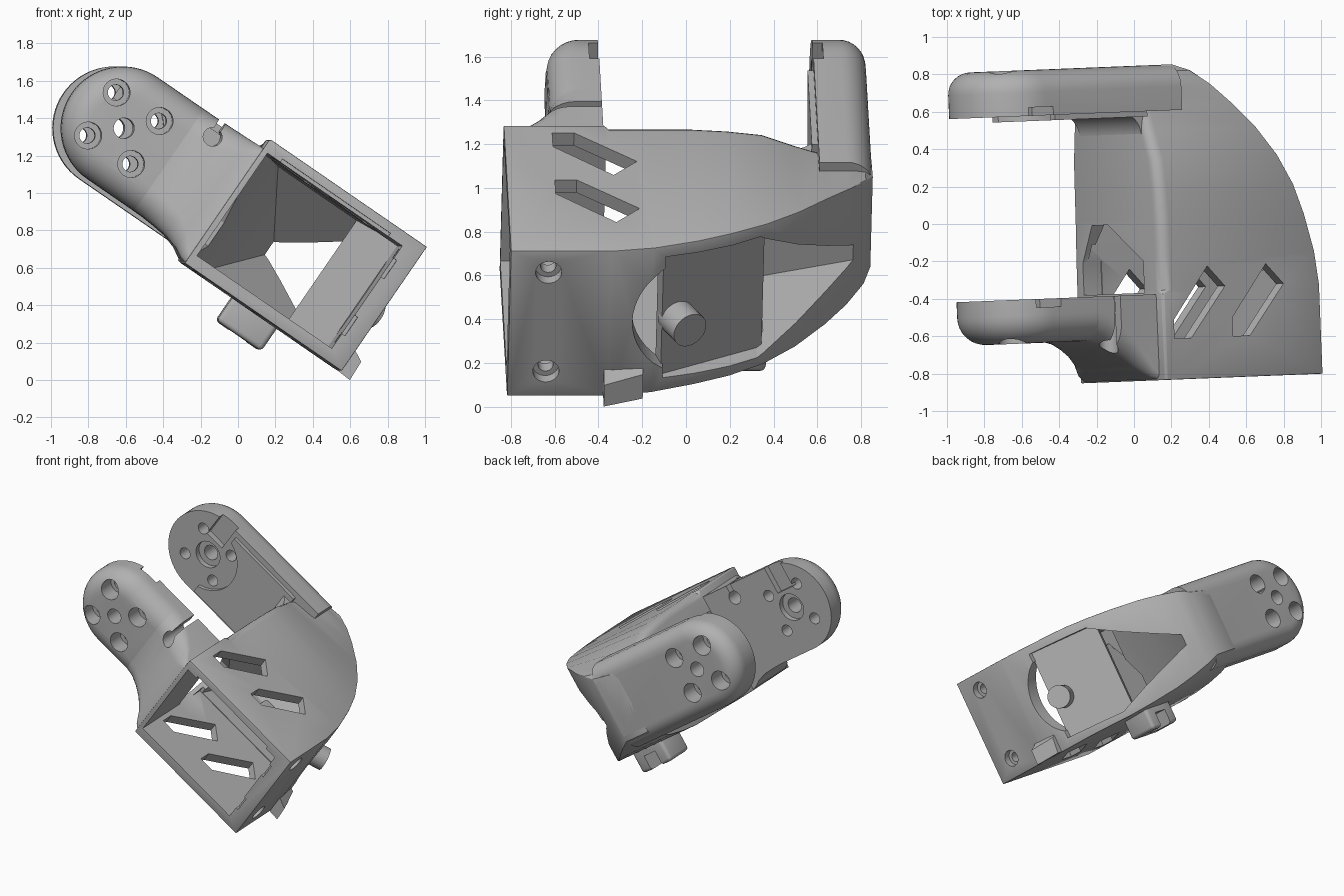
import bpy, bmesh, math
from mathutils import Matrix, Vector

cube = bpy.data.objects.get("Cube")
if cube:
    bpy.data.objects.remove(cube, do_unlink=True)

grey = bpy.data.materials.new("plain_grey")
grey.use_nodes = True
COLOR = (0.44, 0.44, 0.44, 1)
grey.diffuse_color = COLOR
grey.node_tree.nodes["Principled BSDF"].inputs["Base Color"].default_value = COLOR

# Parts are built upright as (length, depth, height) and tilted at the end
TILT = Matrix.Rotation(math.radians(2.3), 4, 'Z') @ Matrix.Rotation(math.radians(34.5), 4, 'Y')
parts = []


def loft(name, rings):
    """Skin a list of equal-length point rings and cap both ends."""
    bm = bmesh.new()
    loops = [[bm.verts.new(p) for p in ring] for ring in rings]
    n = len(loops[0])
    for a, b in zip(loops, loops[1:]):
        for i in range(n):
            j = (i + 1) % n
            bm.faces.new((a[i], a[j], b[j], b[i]))
    bm.faces.new(loops[0])
    bm.faces.new(loops[-1])
    bmesh.ops.recalc_face_normals(bm, faces=bm.faces)
    mesh = bpy.data.meshes.new(name)
    bm.to_mesh(mesh)
    bm.free()
    mesh.materials.append(grey)
    ob = bpy.data.objects.new(name, mesh)
    bpy.context.collection.objects.link(ob)
    return ob


def part(ob):
    parts.append(ob)
    return ob


def box_loft(name, sections):
    """Rectangles (y, u0, u1, v0, v1) joined along the depth."""
    return loft(name, [[(a, y, c), (b, y, c), (b, y, d), (a, y, d)]
                       for y, a, b, c, d in sections])


def box(name, u0, u1, y0, y1, v0, v1):
    return box_loft(name, [(y0, u0, u1, v0, v1), (y1, u0, u1, v0, v1)])


def prism(name, pts, axis, lo, hi):
    """Extrude a 2D outline along one axis (0, 1 or 2)."""
    def place(p, t):
        q = list(p)
        q.insert(axis, t)
        return q
    return loft(name, [[place(p, t) for p in pts] for t in (lo, hi)])


def cyl(name, p0, p1, r, n=32):
    p0, p1 = Vector(p0), Vector(p1)
    q = (p1 - p0).to_track_quat('Z', 'Y')
    ring = [q @ Vector((r * math.cos(math.tau * i / n), r * math.sin(math.tau * i / n), 0))
            for i in range(n)]
    return loft(name, [[p + c for c in ring] for p in (p0, p1)])


def apply(ob, kind, **settings):
    mod = ob.modifiers.new(kind, kind)
    for key, value in settings.items():
        setattr(mod, key, value)
    bpy.context.view_layer.objects.active = ob
    bpy.ops.object.modifier_apply(modifier=mod.name)


def cut(ob, *cutters):
    for c in cutters:
        c.hide_render = True
        apply(ob, 'BOOLEAN', object=c, operation='DIFFERENCE', solver='EXACT')
        bpy.data.objects.remove(c, do_unlink=True)


# Curved housing: the top edge beside the arms is rounded and dips at the back
U0 = -0.617


def housing_ring(y, u1, v0, v1, v_in, r):
    pts = [(U0, y, v0), (u1, y, v0), (u1, y, v1)]
    for k in range(6):
        t = math.radians(90 + 18 * k)
        pts.append((U0 + r + r * math.cos(t), y, v_in - r + r * math.sin(t)))
    return pts


body = part(loft("housing", [housing_ring(*s) for s in [
    (-0.84, 0.402, 0.335, 1.14, 1.14, 0.015), (-0.38, 0.402, 0.335, 1.14, 1.14, 0.015),
    (-0.36, 0.402, 0.335, 1.14, 1.14, 0.06), (-0.18, 0.378, 0.338, 1.14, 1.14, 0.06),
    (0.02, 0.322, 0.345, 1.14, 1.14, 0.06), (0.18, 0.26, 0.348, 1.14, 1.13, 0.06),
    (0.34, 0.17, 0.352, 1.13, 1.11, 0.06), (0.49, 0.052, 0.368, 1.115, 1.05, 0.06),
    (0.63, -0.09, 0.393, 1.095, 1.0, 0.06), (0.73, -0.2, 0.425, 1.07, 1.0, 0.06),
    (0.81, -0.31, 0.463, 1.04, 1.0, 0.06), (0.845, -0.40, 0.50, 1.0, 0.98, 0.06)]]))
apply(body, 'BEVEL', width=0.015, segments=2, limit_method='ANGLE', angle_limit=math.radians(60))

# Front pocket and the tapering chamber that breaks out through the curved wall
cut(body,
    box("pocket", -0.585, 0.29, -0.95, -0.1, 0.405, 1.07),
    box_loft("chamber", [(-0.13, -0.57, 0.7, 0.41, 1.08), (0.31, -0.46, 0.7, 0.4, 1.07),
                         (0.79, -0.22, 0.7, 0.67, 0.71)]),
    cyl("round_window", (0.1, 0.06, 0.74), (0.7, 0.06, 0.74), 0.335, 48))

# Slanted vents through the top and bottom walls
for shift in (0, 0.38):
    outline = [(u + shift, y) for u, y in
               [(-0.55, -0.62), (-0.44, -0.62), (-0.21, -0.35), (-0.32, -0.24), (-0.55, -0.52)]]
    cut(body, prism("vent", outline, 2, 0.2, 1.3))

# Opening in the wall between the arms
cut(body, prism("inner_opening", [(-0.37, 0.40), (-0.2, 0.40), (0, 0.5), (0, 0.65),
                                  (-0.2, 0.97), (-0.37, 0.97)], 0, -0.8, -0.5))

# Countersunk screw holes and stepped rim of the pocket
for v in (0.473, 1.02):
    cut(body, cyl("screw", (0.2, -0.665, v), (0.5, -0.665, v), 0.035),
        cyl("screw_head", (0.35, -0.665, v), (0.5, -0.665, v), 0.06))
for v in (0.5, 0.87):
    cut(body, box("rim_step", 0.25, 0.31, -0.9, -0.8, v, v + 0.12))
cut(body, box("rim_top_step", -0.5, 0.2, -0.9, -0.8, 1.0, 1.09))

# Slanted plate with a round boss in the window
n = Vector((0.887, 0.462, 0))
a, b = Vector((0.29, -0.16, 0)), Vector((0.05, 0.31, 0))
part(prism("window_plate", [p.xy for p in (a, b, b + n * 0.05, a + n * 0.05)], 2, 0.39, 1.09))
boss = Vector((0.27, -0.08, 0.7))
part(cyl("plate_boss", boss, boss + n * 0.15, 0.085))

# Arms: a rounded bar with a soft outer edge
HUB_U, HUB_V, HUB_R = -1.286, 0.75, 0.33


def arm(name, inner, outer, end, r):
    side = 1 if outer > inner else -1

    def ring(y, shrink):
        rad = HUB_R - shrink
        pts = [(HUB_U + rad * math.cos(t), y, HUB_V + rad * math.sin(t))
               for t in (math.pi * (0.5 + i / 32) for i in range(33))]
        return pts + [(end, y, HUB_V - rad), (end, y, HUB_V + rad)]
    rings = [ring(inner, 0)]
    for k in range(9):
        t = math.pi / 2 * k / 8
        rings.append(ring(outer - side * r * (1 - math.sin(t)), r * (1 - math.cos(t))))
    ob = part(loft(name, rings))

    def hole(u, v, rad, y0, y1):
        cut(ob, cyl("hole", (u, y0, v), (u, y1, v), rad, 28))
    far, near = outer + side * 0.1, inner - side * 0.1
    hole(HUB_U, HUB_V, 0.055, near, far)
    hole(HUB_U, HUB_V, 0.1, near, inner + side * 0.04)
    for k in range(4):
        t = math.radians(46 + 90 * k)
        u, v = HUB_U + 0.195 * math.cos(t), HUB_V + 0.195 * math.sin(t)
        hole(u, v, 0.042, near, far)
        hole(u, v, 0.072, outer - side * 0.13, far)
    y0, y1 = sorted((near, inner + side * 0.045))
    cut(ob, box("slot", HUB_U - 0.1, HUB_U + 0.05, y0, y1, 0.88, 1.2))
    return ob


arm("back_arm", 0.60, 0.845, -0.40, 0.12)
arm("front_arm", -0.38, -0.615, -0.99, 0.15)

# Raised pad on the inside of the back arm
pad = part(box("back_arm_pad", -1.2, -0.6, 0.572, 0.61, 0.45, 1.04))
cut(pad, cyl("pad_round", (HUB_U, 0.5, HUB_V), (HUB_U, 0.7, HUB_V), 0.26, 48))


# Flared root joining the front arm to the housing
def root_ring(u, y, v0, v1, r):
    pts = [(u, -0.38, v1), (u, -0.38, v0)]
    for centre, start in ((v0 + r, -90), (v1 - r, 0)):
        for k in range(9):
            t = math.radians(start + 11.25 * k)
            pts.append((u, y + r - r * math.cos(t), centre + r * math.sin(t)))
    return pts


root = part(loft("front_arm_root", [root_ring(*s) for s in [
    (-0.99, -0.615, 0.42, 1.08, 0.15), (-0.93, -0.63, 0.419, 1.08, 0.15),
    (-0.86, -0.665, 0.414, 1.08, 0.145), (-0.78, -0.715, 0.405, 1.08, 0.13),
    (-0.70, -0.775, 0.38, 1.08, 0.1), (-0.65, -0.82, 0.35, 1.08, 0.06),
    (-0.605, -0.838, 0.337, 1.08, 0.03)]]))

# Cable groove across the top of the front arm
cut(root, box("groove", -0.89, -0.85, -0.9, -0.3, 0.98, 1.2),
    cyl("groove_round", (-0.87, -0.9, 0.98), (-0.87, -0.3, 0.98), 0.05))

# Concave fillet between the housing and the back arm
curve = [(-0.60, 0.61), (-0.75, 0.61)]
for k in range(9):
    t = math.radians(90 - 11.25 * k)
    curve.append((-0.75 + 0.135 * math.cos(t), 0.46 + 0.14 * math.sin(t)))
part(prism("inner_fillet", curve + [(-0.60, 0.46)], 2, 0.42, 1.0))

# Cable clip under the housing
clip = part(box("lower_clip", -0.27, 0.02, 0.12, 0.36, 0.2, 0.42))
apply(clip, 'BEVEL', width=0.025, segments=3)
cut(clip, box("clip_gap", -0.18, -0.07, 0.22, 0.45, 0.1, 0.31))

# Wedge tab on the lower outer corner
part(loft("corner_tab", [
    [(0.3, -0.4, 0.34), (0.48, -0.4, 0.33), (0.475, -0.4, 0.445), (0.37, -0.4, 0.5)],
    [(0.3, -0.22, 0.34), (0.43, -0.22, 0.34), (0.41, -0.22, 0.46), (0.34, -0.22, 0.5)]]))

# Tilt everything into place and shade
bpy.ops.object.select_all(action='DESELECT')
for ob in parts:
    ob.matrix_world = TILT
    ob.select_set(True)
bpy.context.view_layer.objects.active = body
bpy.ops.object.shade_smooth_by_angle(angle=math.radians(30))
